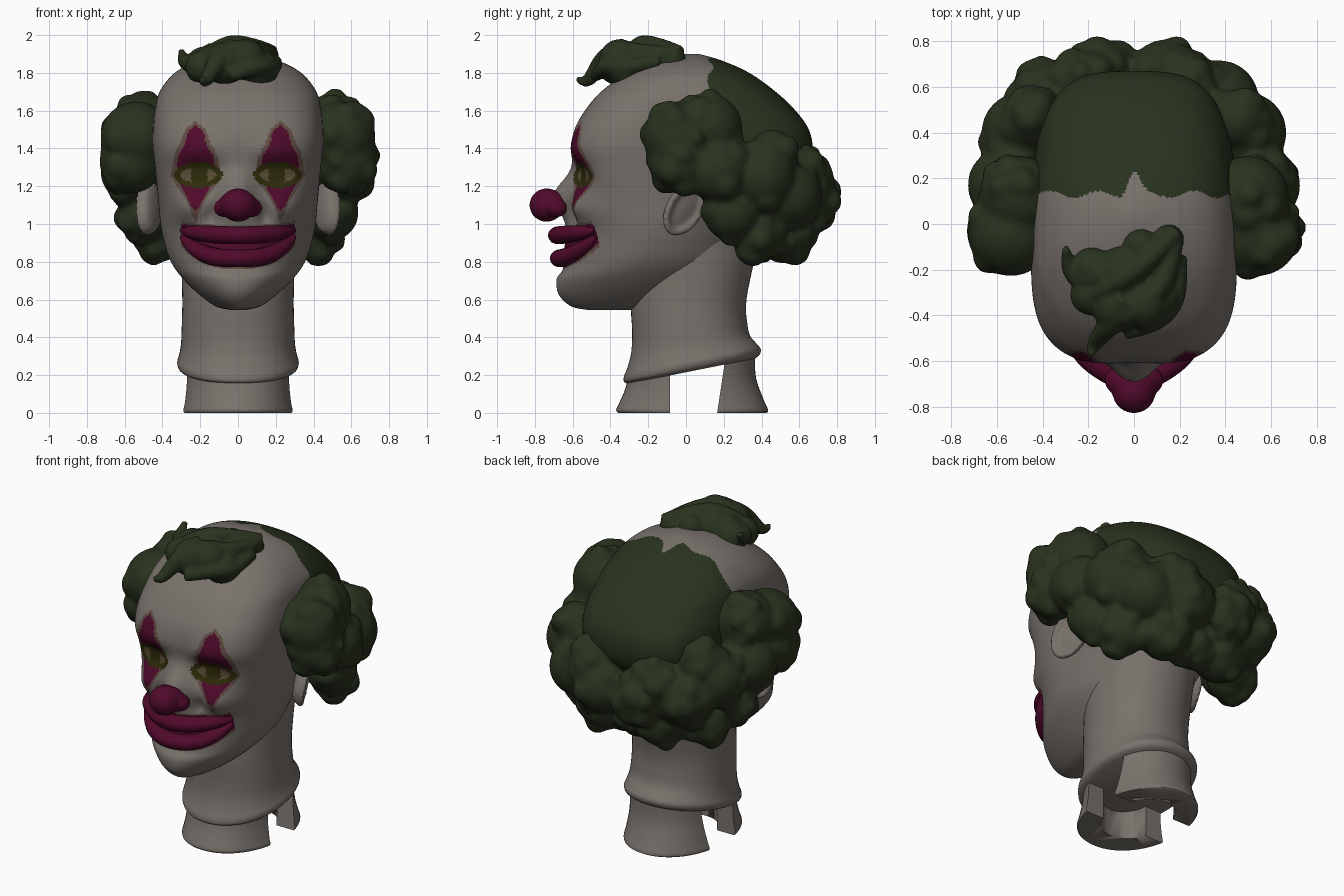
import bpy, bmesh, math, random
from math import exp, sin, cos, pi
from mathutils import Vector, Matrix
from mathutils.bvhtree import BVHTree

random.seed(4)
if "Cube" in bpy.data.objects:
    bpy.data.objects.remove(bpy.data.objects["Cube"])


def material(name, rgb):
    m = bpy.data.materials.new(name)
    m.use_nodes = True
    m.diffuse_color = (*rgb, 1)
    m.node_tree.nodes["Principled BSDF"].inputs["Base Color"].default_value = (*rgb, 1)
    return m


SKIN = material("pale_skin", (.19, .167, .149))
HAIR = material("dark_green_hair", (.022, .032, .013))
RED = material("crimson_paint", (.08, .003, .024))
OLIVE = material("olive_eye", (.028, .025, .003))
TAN = material("tan_eye", (.11, .08, .04))
BROWN = material("brown_edge", (.12, .075, .058))


def finish(name, bm, mats, angle=50):
    bmesh.ops.recalc_face_normals(bm, faces=bm.faces)
    mesh = bpy.data.meshes.new(name)
    bm.to_mesh(mesh)
    bm.free()
    for m in mats:
        mesh.materials.append(m)
    mesh.shade_smooth()
    mesh.set_sharp_from_angle(angle=math.radians(angle))
    obj = bpy.data.objects.new(name, mesh)
    bpy.context.collection.objects.link(obj)
    return obj


def skin_rings(bm, rings):
    """Bridge a list of point rings and cap both ends."""
    vs = [[bm.verts.new(p) for p in r] for r in rings]
    n = len(vs[0])
    for a, b in zip(vs, vs[1:]):
        for i in range(n):
            j = (i + 1) % n
            bm.faces.new((a[i], a[j], b[j], b[i]))
    bm.faces.new(vs[0])
    bm.faces.new(vs[-1])


def catmull(pts, sub):
    out = []
    for i in range(len(pts) - 1):
        p = [pts[max(0, min(len(pts) - 1, i + k))] for k in (-1, 0, 1, 2)]
        for s in range(sub):
            t = s / sub
            out.append([.5 * (2 * b + (c - a) * t + (2 * a - 5 * b + 4 * c - d) * t * t
                              + (3 * b - a - 3 * c + d) * t ** 3) for a, b, c, d in zip(*p)])
    return out + [list(pts[-1])]


def oval(z, front, mid, back, half, power=2.1, tilt=0.0, n=64):
    """Horizontal ring with its own front, back and side reach."""
    ring = []
    for i in range(n):
        a = 2 * pi * i / n
        c, s = cos(a), sin(a)
        x = half * math.copysign(abs(c) ** (2 / power), c)
        reach = back - mid if s > 0 else mid - front
        y = mid + reach * math.copysign(abs(s) ** (2 / power), s)
        ring.append(Vector((x, y, z + tilt * y)))
    return ring


def bump(x, z, cx, cz, sx, sz):
    return exp(-((abs(x) - cx) / sx) ** 2 - ((z - cz) / sz) ** 2)


def ramp(z, pts):
    for (z0, w0), (z1, w1) in zip(pts, pts[1:]):
        if z0 <= z <= z1:
            return w0 + (w1 - w0) * (z - z0) / (z1 - z0)
    return -1


# Lip centre lines, u is the distance from the middle, 0 to 1
def upper_lip(u): return .94 + .025 * u * u
def lower_lip(u): return .818 + .115 * abs(u) ** 3


# Head: lofted skull with sculpted face
sections = [(.545, -.52, -.38, -.25, .04, 2), (.565, -.61, -.32, -.08, .12, 2), (.63, -.675, -.3, .06, .21, 2),
            (.72, -.685, -.27, .18, .3, 2), (.8, -.655, -.23, .28, .355, 1.9), (.9, -.64, -.2, .36, .39, 1.85),
            (1.0, -.625, -.18, .44, .41, 1.95), (1.1, -.615, -.15, .52, .42, 2.3), (1.2, -.6, -.14, .58, .43, 2.7),
            (1.3, -.595, -.13, .65, .44, 3.1), (1.4, -.605, -.12, .67, .45, 3.3), (1.5, -.59, -.1, .65, .45, 3.2),
            (1.6, -.535, -.08, .58, .44, 2.9), (1.7, -.45, -.04, .475, .415, 2.6), (1.8, -.31, 0, .335, .335, 2.4),
            (1.865, -.17, .02, .19, .21, 2.2), (1.9, -.02, .03, .07, .04, 2)]
bm = bmesh.new()
skin_rings(bm, [oval(*s, n=320) for s in catmull(sections, 11)])
for v in bm.verts:
    x, y, z = v.co
    if y < -.1:
        w = min(1, (-.1 - y) / .25)
        d = .06 * bump(x, z, .2, 1.26, .11, .065)          # eye sockets
        d -= .025 * bump(x, z, .2, 1.26, .075, .04)        # eyeballs
        d -= .01 * bump(x, z, .2, 1.4, .15, .06)           # brows
        d -= .05 * bump(x, z, .27, 1.08, .09, .08)         # cheeks
        d -= .095 * bump(x, z, 0, 1.15, .09, .11)          # nose bridge
        d += .03 * bump(x, z, .14, 1.04, .04, .06)         # smile folds
        d += .02 * bump(x, z, 0, .755, .16, .03)           # chin crease
        v.co.y += d * w


def head_paint(c):
    x, y, z = c
    ax = abs(x)
    if z > 1.05 and y > .13 + .1 * exp(-(x / .035) ** 2) + .015 * sin(30 * x):
        return 1
    if y > -.25:
        return 0
    ex, ez = (ax - .21) / .128, (z - 1.26) / .068
    if ex * ex + ez * ez < 1:
        inner = (ex / .72) ** 2 + (ez / .62) ** 2 < 1
        return 4 if inner and abs(ax - .205) > .043 else 3
    red = max(ramp(z, [(1.3, .1), (1.37, .088), (1.42, .057), (1.49, .04), (1.525, 0)]),
              ramp(z, [(1.07, 0), (1.1, .028), (1.15, .048), (1.23, .095)]))
    edge = max(ramp(z, [(1.26, .13), (1.38, .108), (1.43, .08), (1.5, .055), (1.545, 0)]),
               ramp(z, [(1.01, 0), (1.06, .022), (1.12, .046), (1.2, .1), (1.26, .13)]))
    off = abs(ax - .225)
    if off < red:
        return 2
    if off < edge:
        return 5
    u = ax / .3
    if u < 1:
        if lower_lip(u) - .035 < z < upper_lip(u) + .035:
            return 2
        if lower_lip(u) - .055 < z < upper_lip(u) + .05:
            return 5
    return 0


for f in bm.faces:
    f.material_index = head_paint(f.calc_center_median())
head = finish("head", bm, [SKIN, HAIR, RED, OLIVE, TAN, BROWN], 80)
tree = BVHTree.FromPolygons([v.co for v in head.data.vertices],
                            [p.vertices[:] for p in head.data.polygons])


def tube(bm, path, n=14):
    """Tube along (x, y, z, side radius, up radius) points."""
    rings = []
    for i, p in enumerate(path):
        a, b = path[max(0, i - 1)], path[min(len(path) - 1, i + 1)]
        t = (Vector(b[:3]) - Vector(a[:3])).normalized()
        side = t.cross(Vector((0, 0, 1))).normalized()
        up = side.cross(t)
        rings.append([Vector(p[:3]) + side * p[3] * cos(k * 2 * pi / n) + up * p[4] * sin(k * 2 * pi / n)
                      for k in range(n)])
    skin_rings(bm, rings)


# Lips: tapered tubes lying on the face
for name, line, out in (("upper_lip", upper_lip, .04), ("lower_lip", lower_lip, .015)):
    path = []
    for k in range(-20, 21):
        u = k / 20
        x, z = .295 * u, line(u)
        hit = tree.ray_cast(Vector((x, -2, z)), Vector((0, 1, 0)))[0]
        fat = max(.3, (1 - u ** 4) ** .5)
        path.append((x, hit.y - out * (1 - u * u), z, .055 * fat, .048 * fat))
    bm = bmesh.new()
    tube(bm, path)
    finish(name, bm, [RED], 70)


def ball(bm, centre, size, sub=3, rot=Matrix()):
    m = Matrix.Translation(centre) @ rot @ Matrix.Diagonal((*size, 1))
    bmesh.ops.create_icosphere(bm, subdivisions=sub, radius=1, matrix=m)


def fuse(obj, voxel, rounds):
    """Melt overlapping lumps into one smooth skin."""
    r = obj.modifiers.new("fuse", "REMESH")
    r.mode, r.voxel_size, r.use_smooth_shade = "VOXEL", voxel, True
    s = obj.modifiers.new("soften", "SMOOTH")
    s.factor, s.iterations = .5, rounds


# Nose with two nostril wings
bm = bmesh.new()
ball(bm, (0, -.738, 1.1), (.095, .092, .09))
ball(bm, (0, -.7, 1.105), (.105, .07, .075))
for side in (-1, 1):
    ball(bm, (side * .075, -.685, 1.085), (.055, .06, .05))
fuse(finish("nose", bm, [RED]), .012, 6)

# Ears: shallow dish with a raised rim, leaning out at the top
for side, label in ((1, "left"), (-1, "right")):
    bm = bmesh.new()
    rot = (Matrix.Rotation(side * .2, 4, "Y") @ Matrix.Rotation(side * .45, 4, "Z")
           @ Matrix.Rotation(-.65, 4, "X"))
    centre = Vector((side * .455, -.015, 1.09))
    ball(bm, centre, (.035, .1, .15), 3, rot)
    for k in range(24):
        a = k * pi / 12
        p = Vector((side * .03, .09 * cos(a), .145 * sin(a)))
        ball(bm, centre + rot.to_3x3() @ p, (.024,) * 3, 1)
    fuse(finish(label + "_ear", bm, [SKIN]), .012, 6)

# Curly hair: horseshoe of clumps covered with smaller curls
clumps = [(.54, -.04, 1.46, .19), (.5, .12, 1.51, .18), (.565, -.03, 1.33, .17), (.56, .17, 1.28, .17),
          (.49, .24, 1.06, .15), (.41, .38, .94, .14), (.49, .4, 1.25, .18), (.45, .46, 1.37, .13),
          (.37, .54, 1.15, .18), (.22, .61, 1.25, .15), (.2, .52, .95, .16), (.14, .64, 1.13, .17),
          (.02, .5, .96, .14)]
bm = bmesh.new()
for side in (-1, 1):
    for x, y, z, r in clumps:
        centre = Vector((side * x, y, z))
        ball(bm, centre, (r,) * 3)
        for k in range(15):
            d = Vector([random.gauss(0, 1) for _ in "xyz"]).normalized()
            if d.dot(Vector((side * x, y - .1, 0))) < -.1:
                continue
            s = random.uniform(.055, .085)
            ball(bm, centre + d * (r - s + .027), (s, s, s * 1.1), 2)
fuse(finish("curly_hair", bm, [HAIR]), .016, 7)

# Forelock: lumpy tuft with strands and curled wisps
bm = bmesh.new()
for x, y, z, r in [(-.05, -.22, 1.86, .125), (.08, -.14, 1.85, .11), (.11, -.31, 1.82, .105), (-.07, -.36, 1.85, .115),
                   (-.18, -.2, 1.84, .1), (.15, -.07, 1.87, .07), (.03, -.1, 1.88, .08), (.04, -.35, 1.87, .11),
                   (-.19, -.31, 1.83, .09)]:
    ball(bm, (x, y, z), (r, r, r))
strands = [[(-.03, -.32, 1.92, .07), (-.1, -.43, 1.87, .055), (-.17, -.52, 1.76, .035), (-.19, -.58, 1.77, .014)],
           [(-.12, -.22, 1.91, .06), (-.22, -.24, 1.86, .055), (-.28, -.19, 1.86, .04), (-.3, -.1, 1.92, .016)],
           [(.19, -.03, 1.91, .035), (.08, -.14, 1.94, .045), (-.05, -.24, 1.953, .045), (-.2, -.32, 1.88, .035)],
           [(.18, -.08, 1.9, .04), (.12, -.26, 1.91, .05), (.0, -.38, 1.93, .045), (-.12, -.45, 1.84, .035)],
           [(.2, -.14, 1.86, .035), (.18, -.32, 1.83, .045), (.1, -.42, 1.83, .045), (-.04, -.48, 1.78, .03)]]
for s in strands:
    tube(bm, [(*p, p[3]) for p in catmull(s, 5)], 10)
fuse(finish("forelock", bm, [HAIR]), .012, 4)

# Neck with a slanted, flared collar
neck = [(.215, -.3, .03, .365, .285, 2.1, .2), (.23, -.328, .03, .39, .312, 2.1, .2),
        (.26, -.328, .03, .395, .322, 2.1, .2), (.3, -.31, .03, .37, .312, 2.1, .19),
        (.36, -.29, .03, .34, .302, 2.1, .14), (.45, -.285, .02, .325, .298, 2.1, .06),
        (.6, -.29, .02, .32, .295, 2.1, 0), (.85, -.25, .03, .37, .3, 2.1, 0), (1.05, -.15, .1, .4, .3, 2.1, 0)]
bm = bmesh.new()
skin_rings(bm, [oval(*s) for s in catmull(neck, 4)])
finish("neck", bm, [SKIN])

# Hollow of the neck base, used to cut the feet
bm = bmesh.new()
skin_rings(bm, [oval(z, -.21, .03, .29, .18) for z in (-.1, .5)])
hollow = finish("hollow_cutter", bm, [SKIN])
hollow.hide_render = True
hollow.hide_viewport = True

# Two flared feet with slanted tops, split by a gap under the neck
foot = [(0, -.36, .03, .425, .295, 2.1, 0), (.015, -.37, .03, .435, .3, 2.1, 0), (.06, -.355, .03, .41, .292, 2.1, .03),
        (.15, -.325, .03, .37, .285, 2.1, .1), (.235, -.31, .03, .365, .285, 2.1, .2)]
for name, y, way in (("front_foot", -.085, 1), ("back_foot", .165, -1)):
    bm = bmesh.new()
    skin_rings(bm, [oval(*s) for s in catmull(foot, 3)])
    bmesh.ops.bisect_plane(bm, geom=bm.verts[:] + bm.edges[:] + bm.faces[:], plane_co=(0, y, 0),
                           plane_no=(0, way, .15 if way < 0 else 0), clear_outer=True)
    bmesh.ops.holes_fill(bm, edges=[e for e in bm.edges if e.is_boundary], sides=0)
    cut = finish(name, bm, [SKIN], 40).modifiers.new("hollow", "BOOLEAN")
    cut.operation, cut.object, cut.solver = "DIFFERENCE", hollow, "EXACT"
